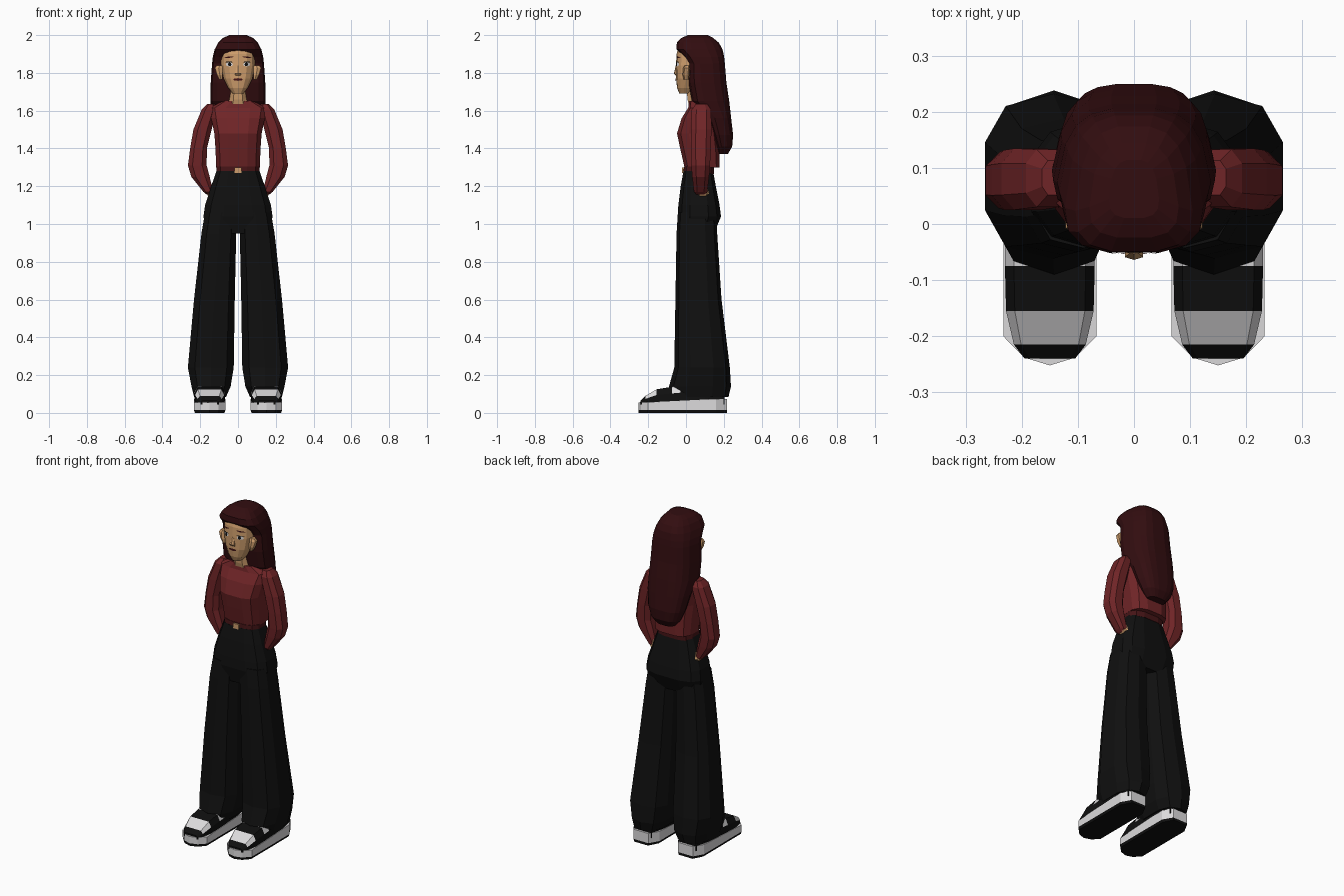
import bpy, bmesh
from math import sin, cos, pi, copysign
from mathutils import Vector
from mathutils.bvhtree import BVHTree

cube = bpy.data.objects.get("Cube")
if cube:
    bpy.data.objects.remove(cube)


def material(name, r, g, b):
    m = bpy.data.materials.new(name)
    m.use_nodes = True
    m.diffuse_color = (r, g, b, 1)
    bsdf = next(n for n in m.node_tree.nodes if n.type == 'BSDF_PRINCIPLED')
    bsdf.inputs["Base Color"].default_value = (r, g, b, 1)
    bsdf.inputs["Roughness"].default_value = .8
    return m


skin = material("skin", .62, .34, .15)
hair_brown = material("dark red hair", .032, .004, .005)
red = material("sweater red", .16, .018, .02)
maroon = material("belt maroon", .06, .007, .008)
black = material("cloth black", .005, .005, .005)
white = material("shoe white", .72, .71, .72)


def finish(name, bm, mats):
    bmesh.ops.recalc_face_normals(bm, faces=bm.faces)
    mesh = bpy.data.meshes.new(name)
    bm.to_mesh(mesh)
    bm.free()
    for m in mats:
        mesh.materials.append(m)
    obj = bpy.data.objects.new(name, mesh)
    bpy.context.collection.objects.link(obj)
    return obj


def loft(name, rings, *mats, rule=None):
    """Skin a list of point rings, close both ends."""
    bm = bmesh.new()
    rows = [[bm.verts.new(p) for p in ring] for ring in rings]
    n = len(rows[0])
    for a, b in zip(rows, rows[1:]):
        for i in range(n):
            j = (i + 1) % n
            bm.faces.new((a[i], a[j], b[j], b[i]))
    bm.faces.new(rows[0])
    bm.faces.new(rows[-1])
    bm.normal_update()
    if rule:
        for f in bm.faces:
            f.material_index = rule(f.calc_center_median())
    return finish(name, bm, mats)


def ring(z, x0, x1, y0, y1, n=10, power=.75, taper=0, side=1):
    """Rounded box outline at height z, narrowing towards the back by taper."""
    pts = []
    for i in range(n):
        a = 2 * pi * (i + .5) / n
        c, s = cos(a), sin(a)
        px = copysign(abs(c) ** power, c)
        py = copysign(abs(s) ** power, s)
        px *= 1 - taper * (py + .3)
        pts.append((side * ((x0 + x1) / 2 + px * (x1 - x0) / 2),
                    (y0 + y1) / 2 + py * (y1 - y0) / 2, z))
    return pts


def body(name, rows, mat, **kw):
    """Centred part from rows of height, half width, front and back."""
    return loft(name, [ring(z, -w, w, f, b, **kw) for z, w, f, b in rows], mat)


def limb(name, rows, mat, side, **kw):
    """Side part from rows of height, inner and outer x, front and back."""
    return loft(name, [ring(*row, side=side, **kw) for row in rows], mat)


# Torso, belt and hips
body("sweater_torso", [(1.3, .118, -.01, .18), (1.4, .122, -.033, .178),
                       (1.48, .128, -.05, .17), (1.56, .145, -.025, .16),
                       (1.615, .155, .01, .145), (1.65, .085, .015, .12)],
     red, n=12, power=.65)
body("belt", [(1.265, .118, -.015, .15), (1.305, .117, -.013, .15)],
     maroon, n=12, power=.65)
body("belt_buckle", [(1.27, .022, -.022, -.005), (1.3, .022, -.022, -.005)],
     skin, n=4, power=.5)
body("trouser_hips", [(.95, .17, -.03, .15), (1.04, .187, -.047, .188),
                      (1.1, .178, -.043, .18), (1.2, .145, -.03, .16),
                      (1.28, .117, -.015, .145)], black, n=12, power=.65)

# Neck and head
body("neck", [(1.62, .065, .015, .11), (1.66, .048, .005, .1),
              (1.74, .042, 0, .09)], skin, n=8)
head = body("head", [(1.69, .028, -.035, .03), (1.72, .052, -.047, .06),
                     (1.77, .078, -.053, .1), (1.84, .092, -.053, .12),
                     (1.9, .09, -.05, .12), (1.95, .07, -.035, .1)],
            skin, n=14, power=.8)
body("nose", [(1.787, .016, -.054, -.04), (1.797, .018, -.064, -.04),
              (1.84, .007, -.054, -.04)], skin, n=6)

# Hair: cap with a fringe, running into the long back
body("hair", [(1.37, .06, .17, .222), (1.41, .095, .16, .245),
              (1.47, .118, .14, .25), (1.56, .135, .11, .24),
              (1.65, .147, .03, .23), (1.75, .145, .012, .215),
              (1.85, .138, .01, .207), (1.885, .134, -.012, .203),
              (1.925, .124, -.052, .195), (1.96, .105, -.05, .175),
              (1.985, .08, -.025, .145), (2, .045, .01, .115)],
     hair_brown, n=16, power=.65, taper=.16)

# Painted face details laid on the head surface
tree = BVHTree.FromPolygons([v.co for v in head.data.vertices],
                            [p.vertices[:] for p in head.data.polygons])


def decal(name, x, z, w, h, mat, lift=.003, tilt=0):
    bm = bmesh.new()

    def place(px, pz):
        hit = tree.ray_cast(Vector((px, -1, pz)), Vector((0, 1, 0)))[0]
        return bm.verts.new((px, hit.y - lift, pz))

    mid = place(x, z)
    rim = [place(x + w * cos(k * pi / 4),
                 z + h * sin(k * pi / 4) + tilt * cos(k * pi / 4))
           for k in range(8)]
    for a, b in zip(rim, rim[1:] + rim[:1]):
        bm.faces.new((mid, a, b))
    finish(name, bm, [mat])


decal("mouth", 0, 1.765, .026, .007, maroon)

# Shoe pieces
SHOE_X = .15
OUTLINE = [(1, -.2), (.55, -.238), (0, -.252), (-.55, -.238), (-1, -.2),
           (-1, .16), (-.6, .218), (.6, .218), (1, .16)]


def sole_ring(z, side, half=.083, heel=0):
    return [(side * SHOE_X + half * x, y, z + (heel if y > 0 else 0))
            for x, y in OUTLINE]


def upper_section(y, w, top, side):
    low = .05 + (top - .05) * .6
    prof = [(-w, .045), (-w, low), (-w * .8, top),
            (w * .8, top), (w, low), (w, .045)]
    return [(side * SHOE_X + x, y, z) for x, z in prof]


def shoe_colour(c):
    toe = -.215 < c.y < -.155 and c.z > .095
    panel = -.075 < c.y < -.03 and c.z > .09
    return int(toe or panel)


for side, label in ((1, "left"), (-1, "right")):
    # Face
    decal(label + "_eye", side * .046, 1.845, .019, .011, white)
    decal(label + "_iris", side * .044, 1.845, .009, .01, black, .005)
    decal(label + "_lash", side * .047, 1.857, .021, .003, black, .005)
    decal(label + "_brow", side * .047, 1.883, .024, .004, hair_brown,
          tilt=-side * .003)
    limb(label + "_ear", [(1.765, .08, .1, -.012, .015),
                          (1.79, .08, .113, -.018, .018),
                          (1.825, .08, .124, -.015, .02),
                          (1.84, .08, .115, -.008, .018)], skin, side, n=6)

    # Sleeve and hand
    limb(label + "_sleeve", [(1.155, .138, .165, .055, .105),
                             (1.17, .13, .185, .04, .115),
                             (1.25, .147, .25, .03, .125),
                             (1.31, .163, .268, .025, .13),
                             (1.4, .162, .256, .022, .135),
                             (1.5, .137, .239, .022, .138),
                             (1.605, .11, .195, .027, .136),
                             (1.635, .12, .165, .05, .115)], red, side, n=8)
    limb(label + "_hand", [(1.14, .13, .155, .065, .115),
                           (1.16, .12, .168, .055, .122),
                           (1.2, .125, .165, .055, .11)], skin, side, n=6)

    # Wide trouser leg
    limb(label + "_trouser_leg", [(.085, .06, .236, -.075, .225),
                                  (.14, .035, .25, -.09, .238),
                                  (.24, .018, .27, -.062, .232),
                                  (.6, .013, .237, -.056, .188),
                                  (.95, .006, .197, -.05, .165),
                                  (1.06, .002, .178, -.043, .16)],
         black, side, n=10)

    # Shoe
    loft(label + "_outsole", [sole_ring(0, side, .078),
                              sole_ring(.015, side)], black)
    loft(label + "_midsole", [sole_ring(.015, side),
                              sole_ring(.056, side, heel=.018)], white)
    loft(label + "_shoe_upper",
         [upper_section(y, w, top, side) for y, w, top in
          ((-.24, .045, .066), (-.215, .064, .09), (-.155, .078, .125),
           (-.075, .08, .138), (-.03, .08, .145), (.1, .08, .14),
           (.205, .06, .1))],
         black, white, rule=shoe_colour)
